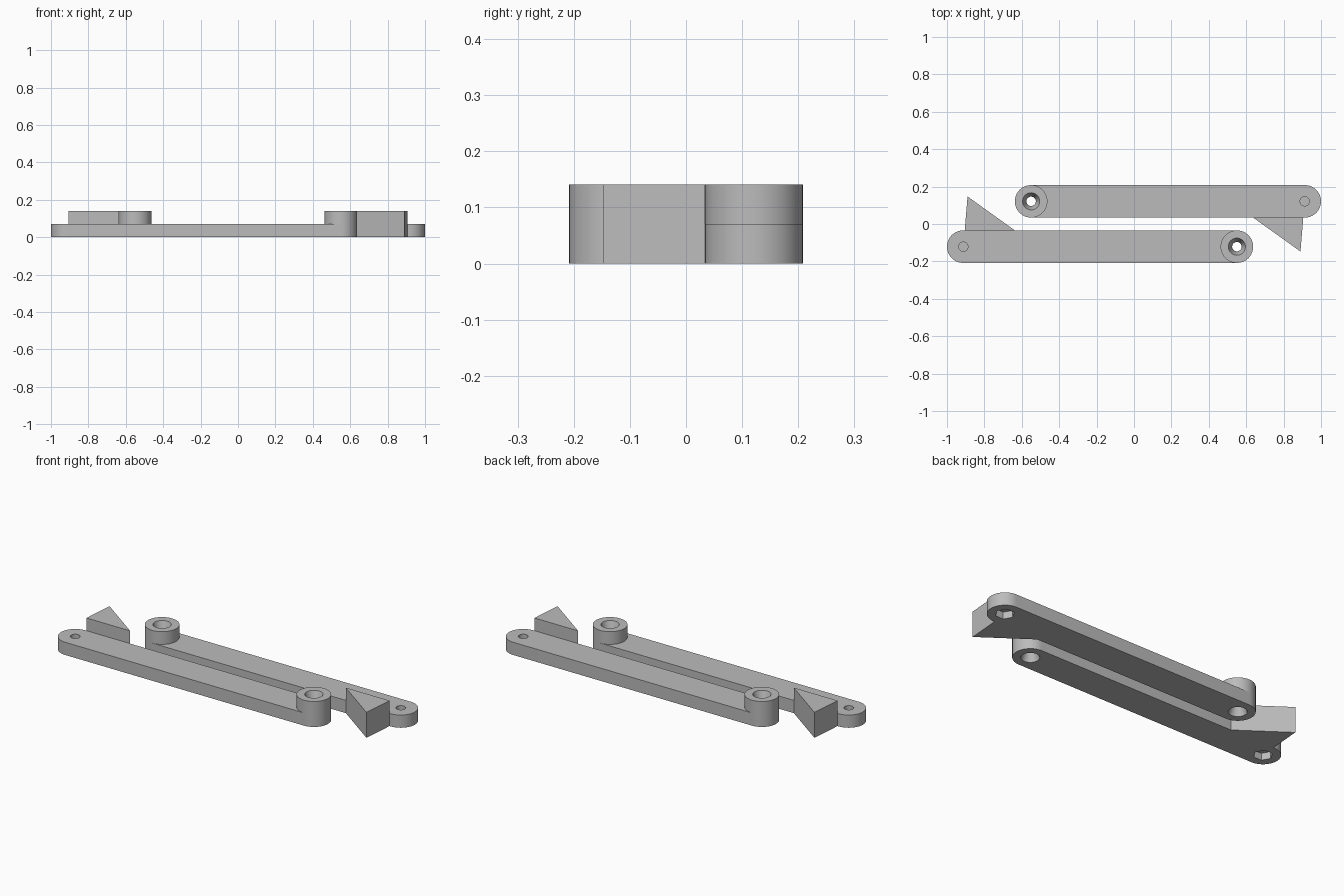
import bpy, bmesh, math
from mathutils import Matrix

if "Cube" in bpy.data.objects:
    bpy.data.objects.remove(bpy.data.objects["Cube"])

R, YC = 0.087, 0.1212          # arm half width, arm centre line
ARM_Z, TOP_Z = 0.0705, 0.141   # arm thickness, full height
PIN_X, BOSS_X = -0.9128, 0.55  # end centres of the front arm

grey = bpy.data.materials.new("plain_grey")
grey.diffuse_color = (0.5, 0.5, 0.5, 1)
grey.use_nodes = True
grey.node_tree.nodes["Principled BSDF"].inputs["Base Color"].default_value = grey.diffuse_color


def finish(name, bm):
    bmesh.ops.recalc_face_normals(bm, faces=bm.faces)
    me = bpy.data.meshes.new(name)
    bm.to_mesh(me)
    bm.free()
    ob = bpy.data.objects.new(name, me)
    bpy.context.collection.objects.link(ob)
    me.materials.append(grey)
    return ob


def prism(name, pts, z0, z1):
    bm = bmesh.new()
    f = bm.faces.new([bm.verts.new((x, y, z0)) for x, y in pts])
    g = bmesh.ops.extrude_face_region(bm, geom=[f])["geom"]
    bmesh.ops.translate(bm, vec=(0, 0, z1 - z0),
                        verts=[v for v in g if isinstance(v, bmesh.types.BMVert)])
    return finish(name, bm)


def circle(x, y, r, n=64, a0=0.0, sweep=2 * math.pi, closed=True):
    steps = n if closed else n + 1
    return [(x + r * math.cos(a0 + sweep * i / n), y + r * math.sin(a0 + sweep * i / n))
            for i in range(steps)]


def lathe(name, x, y, profile, n=48):
    # stacked rings (radius, height) closed at both ends
    bm = bmesh.new()
    rings = [[bm.verts.new((px, py, z)) for px, py in circle(x, y, r, n)] for r, z in profile]
    for a, b in zip(rings, rings[1:]):
        for i in range(n):
            bm.faces.new((a[i], a[(i + 1) % n], b[(i + 1) % n], b[i]))
    bm.faces.new(rings[0])
    bm.faces.new(rings[-1])
    return finish(name, bm)


def cut(ob, cutters):
    for c in cutters:
        m = ob.modifiers.new("cut", "BOOLEAN")
        m.operation, m.solver, m.object = "DIFFERENCE", "EXACT", c
    dg = bpy.context.evaluated_depsgraph_get()
    me = bpy.data.meshes.new_from_object(ob.evaluated_get(dg))
    ob.modifiers.clear()
    ob.data = me


# Front arm: rounded bar, raised boss, triangular stop
bar = prism("front_arm",
            circle(BOSS_X, -YC, R, 32, -math.pi / 2, math.pi, False)
            + circle(PIN_X, -YC, R, 32, math.pi / 2, math.pi, False), 0, ARM_Z)
boss = prism("front_boss", circle(BOSS_X, -YC, R), ARM_Z, TOP_Z)
stop = prism("front_stop", [(-0.905, -YC + R), (-0.637, -YC + R), (-0.89, 0.147)], 0, TOP_Z)

# Waisted bore through the boss, blind pin hole above, hexagonal pocket below
bore = lathe("bore_cutter", BOSS_X, -YC,
             [(0.05, -0.01), (0.046, 0), (0.034, 0.035), (0.025, 0.06),
              (0.025, 0.081), (0.034, 0.106), (0.046, TOP_Z), (0.05, 0.151)])
pin = prism("pin_cutter", circle(PIN_X, -YC, 0.025, 32), 0.043, 0.1)
pocket = prism("pocket_cutter", circle(PIN_X, -YC, 0.048, 6), -0.02, 0.038)
cut(bar, [bore, pin, pocket])
cut(boss, [bore])
for c in (bore, pin, pocket):
    bpy.data.objects.remove(c)

# Back arm: the same parts turned half a turn
parts = [bar, boss, stop]
for ob in list(parts):
    twin = ob.copy()
    twin.data = ob.data.copy()
    twin.name = ob.name.replace("front", "back")
    twin.data.transform(Matrix.Rotation(math.pi, 4, "Z"))
    bpy.context.collection.objects.link(twin)
    parts.append(twin)

# Smooth round walls, sharp edges
for ob in parts:
    bpy.ops.object.select_all(action="DESELECT")
    ob.select_set(True)
    bpy.context.view_layer.objects.active = ob
    bpy.ops.object.shade_smooth_by_angle(angle=math.radians(30))
